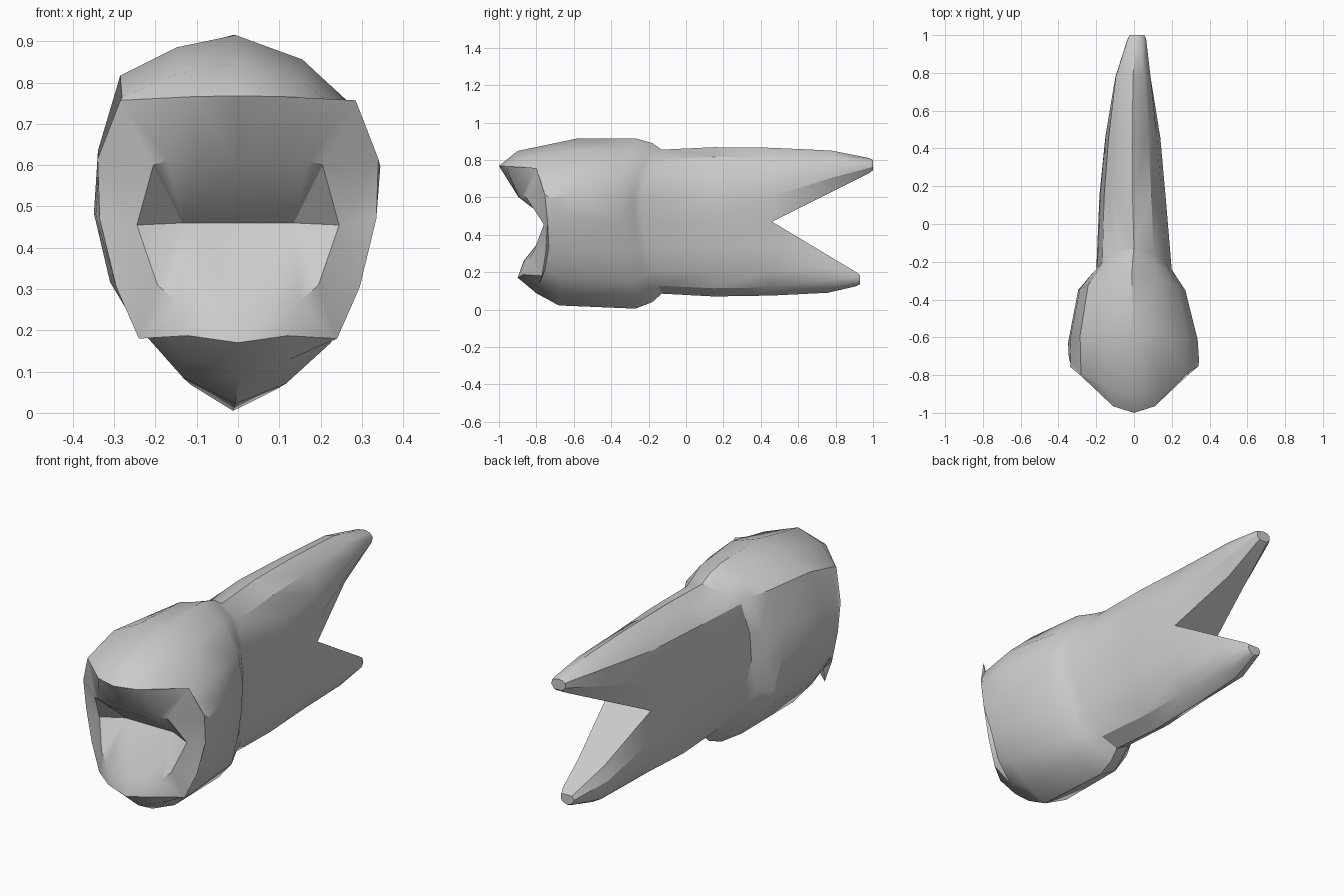
import bpy, bmesh, math

cube = bpy.data.objects.get("Cube")
if cube:
    bpy.data.objects.remove(cube, do_unlink=True)

# Widest crown cross-section (x, z), clockwise from the top
OUTLINE = [(0, .915), (.165, .855), (.295, .735), (.35, .615), (.34, .47), (.295, .305),
           (.235, .155), (.125, .055), (0, .005), (-.13, .07), (-.25, .205), (-.31, .305),
           (-.35, .475), (-.34, .63), (-.285, .815), (-.145, .885)]
SIDES = len(OUTLINE)

# Half loops of the biting end: outer lip, and cusps around the pit
LIP = [(0, -1, .768), (.11, -.965, .766), (.285, -.8, .757), (.34, -.755, .615), (.335, -.74, .47),
       (.295, -.75, .305), (.24, -.77, .18), (.12, -.87, .187), (0, -.9, .17)]
CUSPS = [(0, -.895, .6), (.1, -.895, .6), (.17, -.88, .612), (.205, -.855, .6), (.245, -.76, .455),
         (.195, -.815, .31), (.15, -.838, .27), (.08, -.865, .26), (0, -.868, .26)]

bm = bmesh.new()


def loop(points):
    return [bm.verts.new(p) for p in points]


def mirrored(half):
    """Close a half loop by mirroring it across x = 0."""
    return loop(half + [(-x, y, z) for x, y, z in half[-2:0:-1]])


def section(y, width, low, high, bow, lean=0, shift=0, power=1):
    """Scaled outline; bow slides the flanks along y, lean slides the top, power squares it."""
    top, bottom = OUTLINE[0][1], OUTLINE[SIDES // 2][1]
    points = []
    for x, z in OUTLINE:
        t = (z - bottom) / (top - bottom)
        flank = abs(x) / .35
        points.append((math.copysign(.35 * flank ** power, x) * width + shift,
                       y + bow * flank ** 2 + lean * t, low + (high - low) * t))
    return loop(points)


def bridge(a, b):
    n = len(a)
    for i in range(n):
        j = (i + 1) % n
        bm.faces.new((a[i], a[j], b[j], b[i]))


# Crown, neck and body
cusps = mirrored(CUSPS)
rings = [cusps, mirrored(LIP)]
for args in [(-.8, .985, .087, .848, .14, -.1), (-.68, .98, .022, .915, 0, .1, -.006),
             (-.27, .81, .005, .915, -.08, 0, -.012), (-.18, .66, .04, .89, -.1, 0, -.006),
             (-.13, .57, .085, .855, -.11, 0, 0, .85), (.15, .5, .07, .868, 0, 0, -.008, .75),
             (.46, .42, .075, .865, 0, 0, -.008, .75)]:
    rings.append(section(*args))
for a, b in zip(rings, rings[1:]):
    bridge(a, b)

# Pit with a short valley across its floor
valley = loop([(.135, -.71, .46), (-.135, -.71, .46)])
half = SIDES // 2
for i in range(SIDES):
    bm.faces.new((cusps[i], cusps[(i + 1) % SIDES], valley[i // half]))
for i in (0, half):
    bm.faces.new((cusps[i], valley[0], valley[1]))

# Two roots, sharing the edge at the bottom of the fork
fork = rings[-1]
quarter = SIDES // 4
for v, side in ((fork[quarter], 1), (fork[-quarter], -1)):
    v.co.x, v.co.z = side * .125, .47


def root(start, end_index, pinch, stages):
    """Loft half of the fork ring to a tip; pinch narrows the inner side."""
    arc = [fork[(start + i) % SIDES] for i in range(half + 1)]
    base = arc[0].co.z
    reach = fork[end_index].co.z - base
    previous = arc
    for y, width, shift, inner, outer in stages:
        points = []
        for v in arc:
            t = (v.co.z - base) / reach
            taper = min(1, 1 - pinch + 2 * pinch * t)
            points.append((v.co.x * width * taper + shift, y, inner + (outer - inner) * t))
        ring = loop(points)
        bridge(previous, ring)
        previous = ring
    bm.faces.new(previous)


root(-quarter, 0, .4, [(.78, .72, 0, .63, .85), (.98, .38, .018, .73, .81), (1, .3, .018, .745, .8)])
root(quarter, half, .2, [(.76, .72, 0, .29, .09), (.91, .38, .018, .2, .125), (.93, .3, .018, .185, .135)])

bmesh.ops.triangulate(bm, faces=[f for f in bm.faces if len(f.verts) == 4])
bmesh.ops.recalc_face_normals(bm, faces=bm.faces)
mesh = bpy.data.meshes.new("tooth")
bm.to_mesh(mesh)
bm.free()

# Single grey material
grey = bpy.data.materials.new("plain grey")
grey.use_nodes = True
colour = (.6, .6, .6, 1)
grey.diffuse_color = colour
grey.node_tree.nodes["Principled BSDF"].inputs["Base Color"].default_value = colour
mesh.materials.append(grey)

tooth = bpy.data.objects.new("tooth", mesh)
bpy.context.collection.objects.link(tooth)
bpy.context.view_layer.objects.active = tooth
tooth.select_set(True)
bpy.ops.object.shade_smooth_by_angle(angle=math.radians(32))
